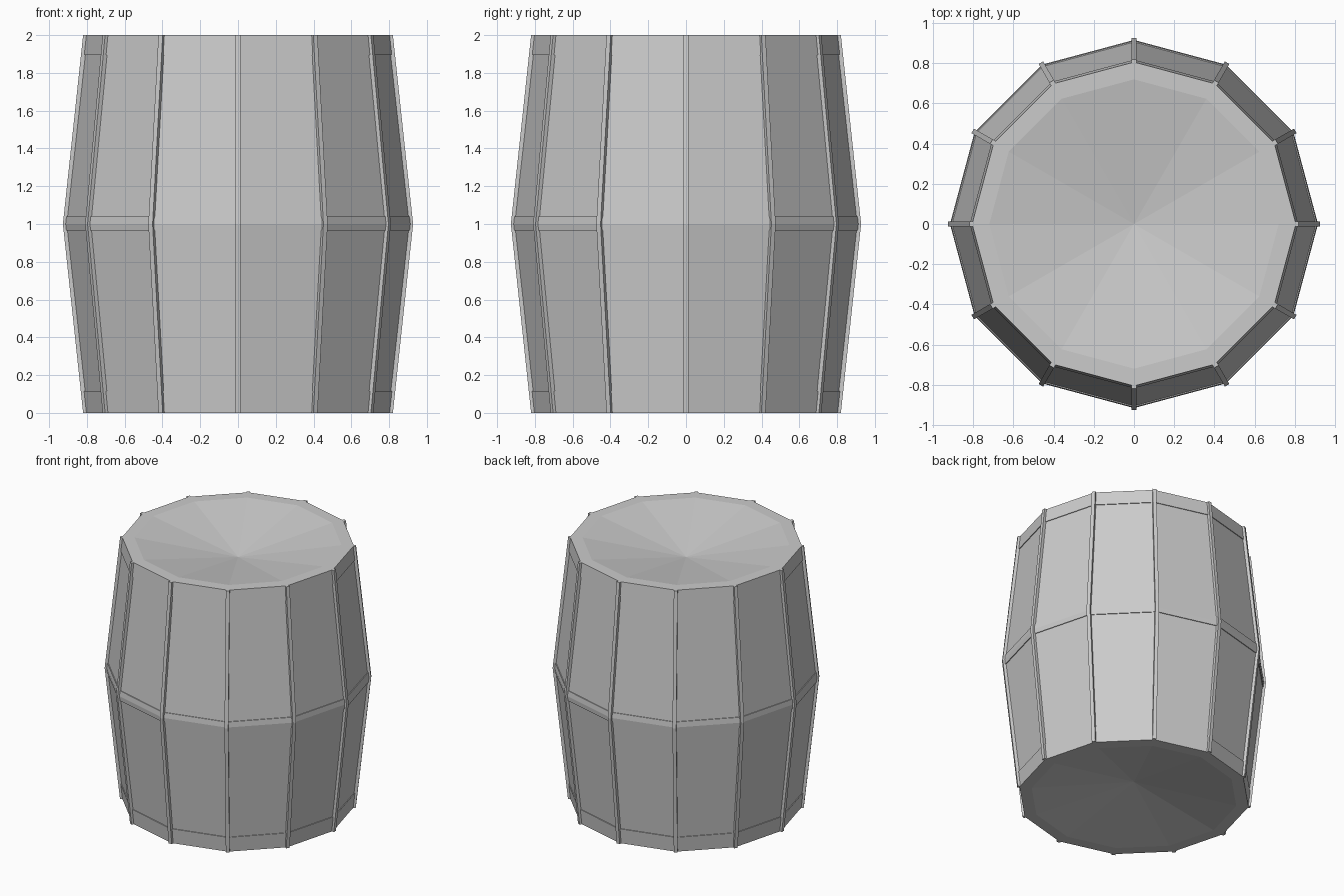
import bpy, bmesh
from math import cos, sin, pi

SIDES = 12
TOP_R, MID_R = 0.80, 0.91      # body radius at the ends and the middle
HOOP = 0.006                   # how far hoops stand proud

cube = bpy.data.objects.get("Cube")
if cube:
    bpy.data.objects.remove(cube)

grey = bpy.data.materials.new("plain_grey")
grey.use_nodes = True
colour = (0.6, 0.6, 0.6, 1)
grey.diffuse_color = colour
grey.node_tree.nodes["Principled BSDF"].inputs["Base Color"].default_value = colour


def finish(name, bm):
    bmesh.ops.recalc_face_normals(bm, faces=bm.faces)
    mesh = bpy.data.meshes.new(name)
    bm.to_mesh(mesh)
    bm.free()
    mesh.materials.append(grey)
    bpy.context.collection.objects.link(bpy.data.objects.new(name, mesh))


def body_r(z):
    return MID_R - (MID_R - TOP_R) * abs(z - 1)


def lathe(name, profile, closed=False):
    """Turn (radius, z) points into a faceted ring; zero radius makes a tip."""
    bm = bmesh.new()
    rings = []
    for r, z in profile:
        if r == 0:
            rings.append([bm.verts.new((0, 0, z))] * SIDES)
        else:
            rings.append([bm.verts.new((r * cos(2 * pi * i / SIDES),
                                        r * sin(2 * pi * i / SIDES), z))
                          for i in range(SIDES)])
    pairs = list(zip(rings, rings[1:]))
    if closed:
        pairs.append((rings[-1], rings[0]))
    for a, b in pairs:
        for i in range(SIDES):
            j = (i + 1) % SIDES
            corners = list(dict.fromkeys((a[i], a[j], b[j], b[i])))
            bm.faces.new(corners)
    finish(name, bm)


def hoop(name, z0, z1):
    levels = [z0, 1, z1] if z0 < 1 < z1 else [z0, z1]
    outer = [(body_r(z) + HOOP, z) for z in levels]
    inner = [(body_r(z) - 0.01, z) for z in reversed(levels)]
    lathe(name, outer + inner, closed=True)


# Bulging body with flat rims and dished ends
lathe("barrel_body", [(0, 0.12), (0.72, 0), (TOP_R, 0), (MID_R, 1),
                      (TOP_R, 2), (0.72, 2), (0, 1.88)])

# Thin hoops
hoop("bottom_hoop", 0, 0.115)
hoop("middle_hoop", 0.965, 1.04)
hoop("top_hoop", 1.895, 2)

# Narrow bent ribs along every corner
bm = bmesh.new()
outline = [(0.79, 0), (0.82, 0), (0.927, 1), (0.82, 2), (0.79, 2), (0.897, 1)]
for k in range(SIDES):
    a = 2 * pi * k / SIDES
    sides = [[bm.verts.new((r * cos(a) - t * sin(a), r * sin(a) + t * cos(a), z))
              for r, z in outline] for t in (-0.013, 0.013)]
    left, right = sides
    for s in sides:
        bm.faces.new((s[0], s[1], s[2], s[5]))
        bm.faces.new((s[5], s[2], s[3], s[4]))
    for i in range(len(outline)):
        j = (i + 1) % len(outline)
        bm.faces.new((left[i], left[j], right[j], right[i]))
finish("corner_ribs", bm)
